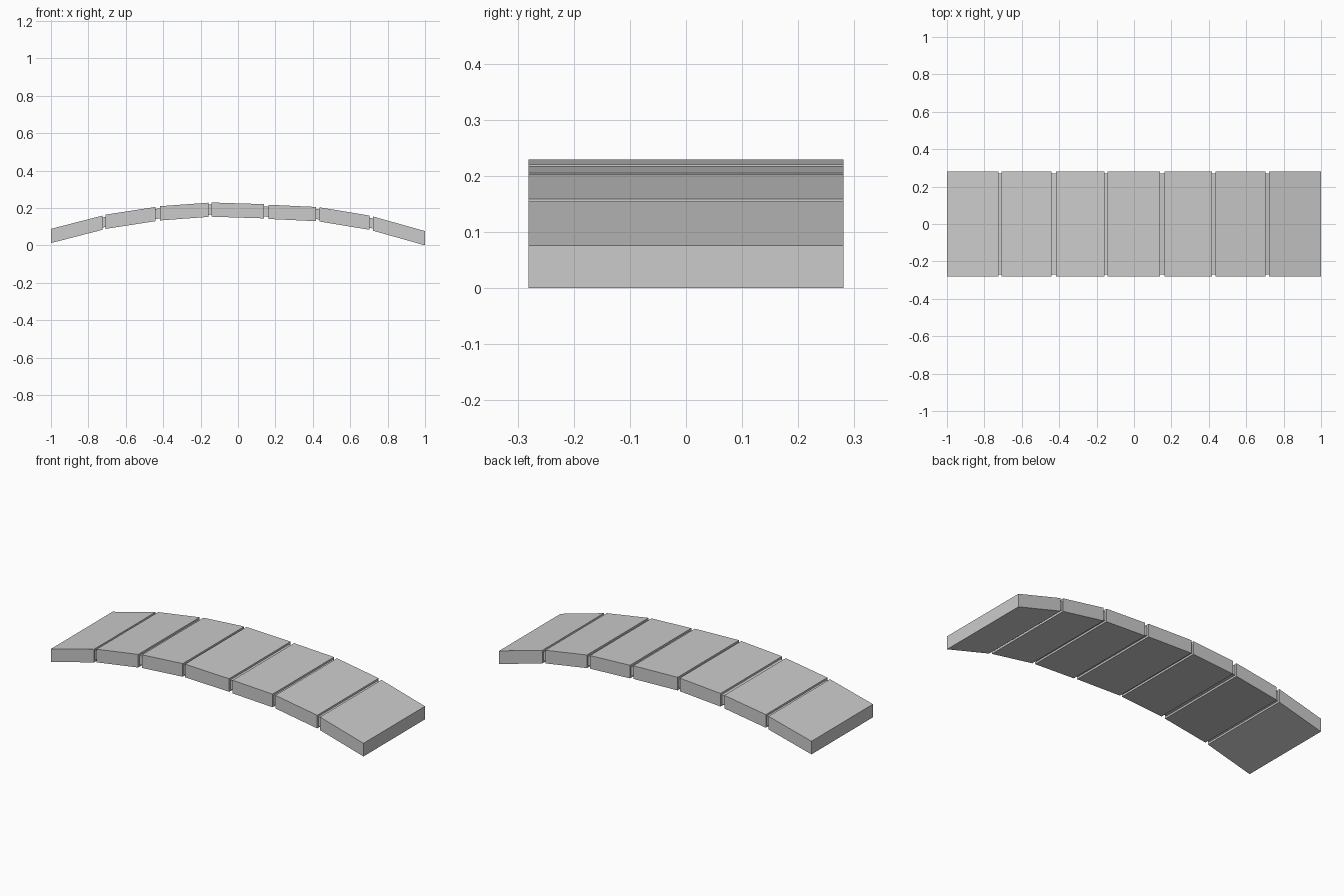
import bpy, bmesh

if "Cube" in bpy.data.objects:
    bpy.data.objects.remove(bpy.data.objects["Cube"])

HALF_WIDTH = 0.281
THICK = 0.076
INSET = 0.011

# Each slab: left x, underside z, right x, underside z
slabs = [
    (-1.000, 0.012, -0.725, 0.083),
    (-0.708, 0.088, -0.442, 0.129),
    (-0.418, 0.133, -0.157, 0.152),
    (-0.143, 0.153, 0.140, 0.144),
    (0.162, 0.141, 0.418, 0.129),
    (0.437, 0.127, 0.704, 0.083),
    (0.722, 0.078, 1.000, 0.000),
]


def ring(bm, x, z, inset=0.0):
    """Rectangular cross-section of the deck at x."""
    y, lo, hi = HALF_WIDTH - inset, z + inset, z + THICK - inset
    return [bm.verts.new((x, a, b)) for a, b in ((-y, lo), (y, lo), (y, hi), (-y, hi))]


# Arched deck: one continuous skin, stepping inward at each groove
bm = bmesh.new()
rings = []
for i, (x0, z0, x1, z1) in enumerate(slabs):
    if i > 0:
        rings.append(ring(bm, x0, z0, INSET))
    rings.append(ring(bm, x0, z0))
    rings.append(ring(bm, x1, z1))
    if i < len(slabs) - 1:
        rings.append(ring(bm, x1, z1, INSET))

for a, b in zip(rings, rings[1:]):
    for k in range(4):
        n = (k + 1) % 4
        bm.faces.new((a[k], a[n], b[n], b[k]))
bm.faces.new(rings[0])
bm.faces.new(rings[-1])
bmesh.ops.recalc_face_normals(bm, faces=bm.faces)

mesh = bpy.data.meshes.new("arched_deck")
bm.to_mesh(mesh)
bm.free()
deck = bpy.data.objects.new("arched_deck", mesh)
bpy.context.collection.objects.link(deck)
